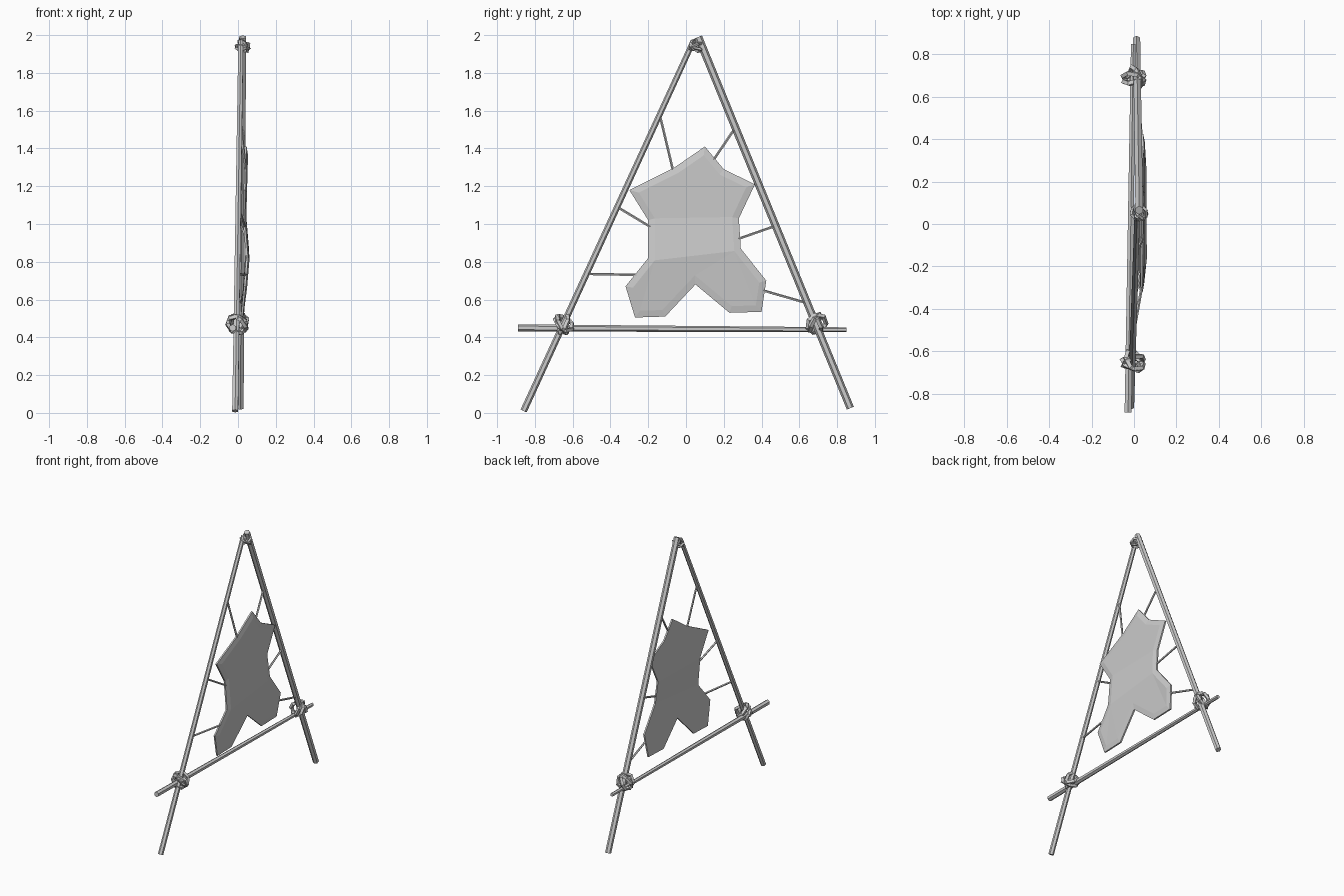
import bpy
import bmesh
from mathutils import Vector

if "Cube" in bpy.data.objects:
    bpy.data.objects.remove(bpy.data.objects["Cube"], do_unlink=True)

# One plain grey for everything
grey = bpy.data.materials.new("plain_grey")
grey.use_nodes = True
grey.diffuse_color = (0.6, 0.6, 0.6, 1)
grey.node_tree.nodes["Principled BSDF"].inputs["Base Color"].default_value = (0.6, 0.6, 0.6, 1)


def rod(name, start, end, r1, r2, sides=6):
    """Tapered straight stick between two points."""
    a, b = Vector(start), Vector(end)
    bpy.ops.mesh.primitive_cone_add(vertices=sides, radius1=r1, radius2=r2,
                                    depth=(b - a).length, location=(a + b) / 2)
    ob = bpy.context.object
    ob.rotation_euler = (b - a).to_track_quat('Z', 'Y').to_euler()
    ob.name = name
    ob.data.materials.append(grey)
    return ob


def knot(name, centre, size, normals):
    """Lashing made of crossed, blocky rope loops."""
    for i, normal in enumerate(normals):
        n = Vector(normal)
        shift = n.normalized() * size * 0.15 * (i - 1)
        bpy.ops.mesh.primitive_torus_add(major_segments=7, minor_segments=4,
                                         major_radius=size, minor_radius=size * 0.26,
                                         location=Vector(centre) + shift)
        ob = bpy.context.object
        ob.rotation_euler = n.to_track_quat('Z', 'Y').to_euler()
        ob.name = f"{name}_loop_{i + 1}"
        ob.data.materials.append(grey)


# Frame poles
front_foot, front_tip = Vector((-0.015, -0.86, 0.01)), Vector((0.015, 0.04, 1.97))
back_foot, back_tip = Vector((0.012, 0.87, 0.025)), Vector((0.025, 0.065, 1.99))
rod("front_pole", front_foot, front_tip, 0.018, 0.015)
rod("back_pole", back_foot, back_tip, 0.02, 0.021)
rod("cross_pole", (-0.028, -0.89, 0.45), (-0.003, 0.85, 0.44), 0.019, 0.013)

# Rope lashings at the three joints
knot("front_knot", (-0.003, -0.65, 0.47), 0.052,
     [(0.3, 1, 0.6), (-0.4, 1, -0.5), (0.7, 0.5, 0.7)])
knot("back_knot", (0.0, 0.69, 0.475), 0.052,
     [(0.3, 1, -0.6), (-0.4, 1, 0.5), (0.9, 0.3, -0.4)])
knot("top_knot", (0.025, 0.055, 1.94), 0.036,
     [(0.2, 0.3, 1), (-0.3, -0.5, 1), (0.8, 0.5, 0.6)])

# Stretched hide: outline as (y, z), running clockwise from the neck
outline = [(0.10, 1.41), (0.20, 1.29), (0.365, 1.21), (0.28, 1.03),
           (0.29, 0.87), (0.425, 0.70), (0.40, 0.535), (0.23, 0.53),
           (0.05, 0.68), (-0.11, 0.51), (-0.27, 0.505), (-0.32, 0.67),
           (-0.20, 0.82), (-0.20, 1.02), (-0.30, 1.18), (-0.06, 1.30)]
panels = [(15, 0, 1), (14, 15, 1, 2), (13, 14, 2, 3), (12, 13, 3, 4),
          (8, 12, 4), (4, 5, 6, 7, 8), (8, 9, 10, 11, 12)]
folds = [(0.5, 0.022), (0.69, 0.04), (0.84, 0.052), (1.02, 0.034), (1.41, 0.043)]


def hide_x(z):
    """Depth of the sagging hide at a height."""
    for (z0, x0), (z1, x1) in zip(folds, folds[1:]):
        if z <= z1:
            return x0 + (x1 - x0) * (z - z0) / (z1 - z0)
    return folds[-1][1]


def inset_point(i, amount):
    p, c, n = (Vector(outline[(i + k) % len(outline)]) for k in (-1, 0, 1))
    d1, d2 = (c - p).normalized(), (n - c).normalized()
    n1, n2 = Vector((d1.y, -d1.x)), Vector((d2.y, -d2.x))
    miter = n1 + n2
    return c + miter * amount / max(0.5, 1 + n1.dot(n2))


bm = bmesh.new()
rings = []
for inset, lift in ((0.035, 0.010), (0, 0.003), (0, -0.008)):
    ring = []
    for i in range(len(outline)):
        y, z = inset_point(i, inset)
        ring.append(bm.verts.new((hide_x(outline[i][1]) + lift, y, z)))
    rings.append(ring)
for a, b in zip(rings, rings[1:]):
    for i in range(len(outline)):
        j = (i + 1) % len(outline)
        bm.faces.new((a[i], a[j], b[j], b[i]))
for panel in panels:
    bm.faces.new([rings[0][i] for i in panel])
    bm.faces.new([rings[2][i] for i in reversed(panel)])
bmesh.ops.triangulate(bm, faces=[f for f in bm.faces if len(f.verts) > 4])
bmesh.ops.recalc_face_normals(bm, faces=bm.faces)
mesh = bpy.data.meshes.new("hide")
bm.to_mesh(mesh)
bm.free()
mesh.materials.append(grey)
bpy.context.collection.objects.link(bpy.data.objects.new("hide", mesh))

# Cords tying the hide to the poles: pole, height on the pole, point on the hide
cords = [("front", 1.58, (-0.07, 1.29)), ("front", 1.09, (-0.19, 0.985)),
         ("front", 0.735, (-0.26, 0.73)), ("back", 1.51, (0.14, 1.33)),
         ("back", 0.99, (0.275, 0.92)), ("back", 0.58, (0.40, 0.65))]
poles = {"front": (front_foot, front_tip), "back": (back_foot, back_tip)}
for i, (side, height, (y, z)) in enumerate(cords):
    foot, tip = poles[side]
    start = foot.lerp(tip, (height - foot.z) / (tip.z - foot.z))
    rod(f"{side}_cord_{i + 1}", start, (hide_x(z), y, z), 0.007, 0.007, 5)
